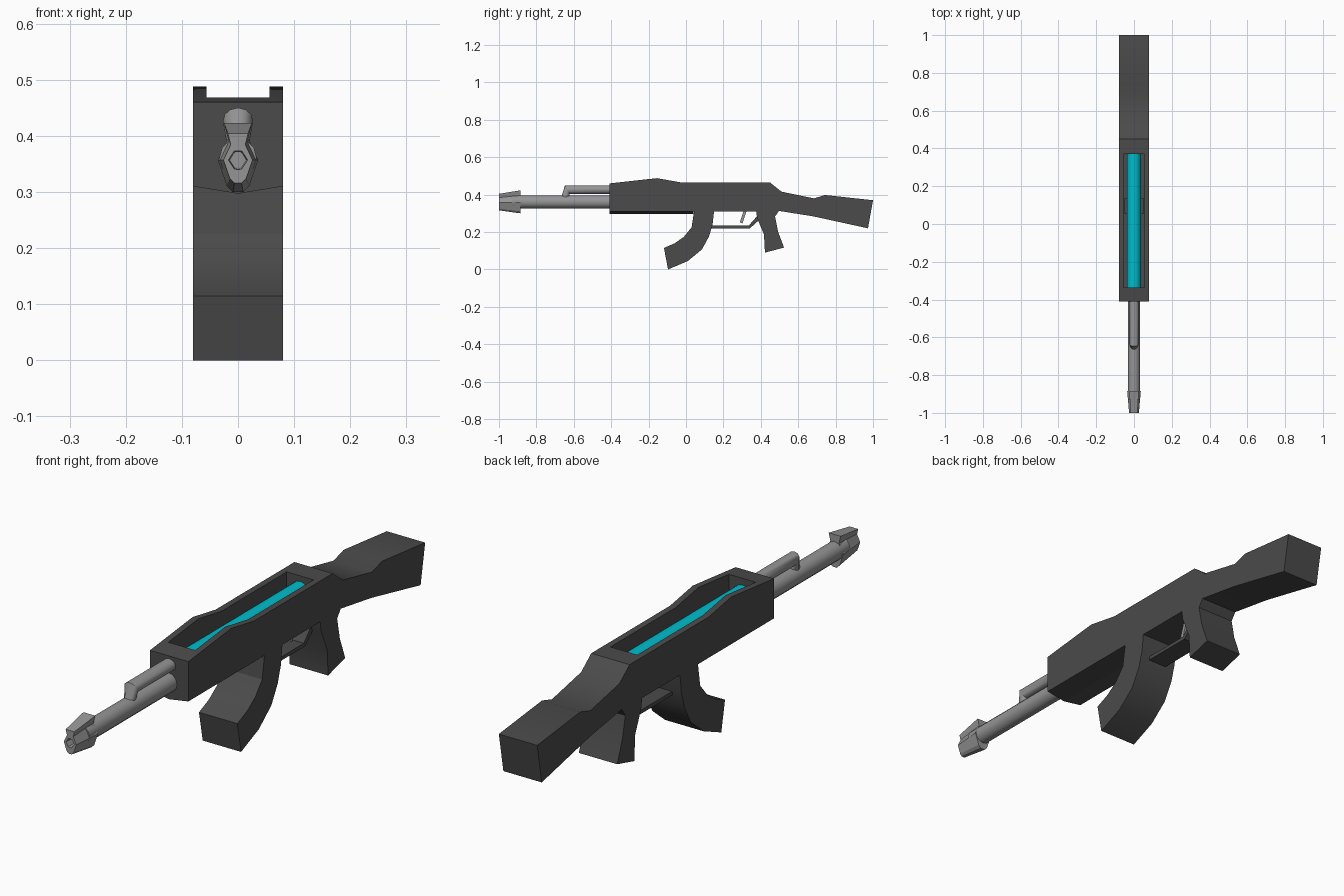
import bpy, bmesh, math

if "Cube" in bpy.data.objects:
    bpy.data.objects.remove(bpy.data.objects["Cube"])


def material(name, color):
    m = bpy.data.materials.new(name)
    m.diffuse_color = color
    m.use_nodes = True
    m.node_tree.nodes["Principled BSDF"].inputs["Base Color"].default_value = m.diffuse_color
    return m


DARK = material("dark_grey", (0.07, 0.07, 0.07, 1))
METAL = material("metal_grey", (0.3, 0.3, 0.3, 1))
TEAL = material("teal", (0.0, 0.5, 0.6, 1))


def loft(name, rings, mat):
    """Skin a list of equal-length point rings and cap both ends."""
    bm = bmesh.new()
    vs = [[bm.verts.new(p) for p in r] for r in rings]
    n = len(rings[0])
    for a, b in zip(vs, vs[1:]):
        for i in range(n):
            j = (i + 1) % n
            bm.faces.new((a[i], a[j], b[j], b[i]))
    bm.faces.new(vs[0])
    bm.faces.new(vs[-1])
    bmesh.ops.recalc_face_normals(bm, faces=bm.faces)
    me = bpy.data.meshes.new(name)
    bm.to_mesh(me)
    bm.free()
    me.materials.append(mat)
    ob = bpy.data.objects.new(name, me)
    bpy.context.collection.objects.link(ob)
    return ob


def extrude_profile(name, pts, half, mat):
    """Extrude a (y, z) side profile across x."""
    return loft(name, [[(x, y, z) for y, z in pts] for x in (-half, half)], mat)


def tube_ring(y, z, rx, dy, dz, n=12):
    """Ring centred at (0, y, z) with x radius rx and second axis (dy, dz)."""
    ring = []
    for i in range(n):
        a = 2 * math.pi * i / n
        ring.append((rx * math.cos(a), y + dy * math.sin(a), z + dz * math.sin(a)))
    return ring


def box_profile(y0, y1, z0, z1):
    return [(y0, z0), (y1, z0), (y1, z1), (y0, z1)]


def smooth(ob, angle=30):
    bpy.ops.object.select_all(action='DESELECT')
    ob.select_set(True)
    bpy.context.view_layer.objects.active = ob
    bpy.ops.object.shade_smooth_by_angle(angle=math.radians(angle))


# Body: receiver, stock, grip and curved magazine in one side profile
body = extrude_profile("body", [
    (-0.41, 0.46), (-0.155, 0.488), (-0.02, 0.464), (0.45, 0.464), (0.51, 0.416),
    (0.684, 0.38), (0.743, 0.398), (1.0, 0.37), (0.973, 0.22), (0.68, 0.284),
    (0.497, 0.313), (0.476, 0.283), (0.492, 0.203), (0.524, 0.117), (0.422, 0.09),
    (0.417, 0.187), (0.38, 0.275), (0.375, 0.31), (0.15, 0.31), (0.142, 0.24),
    (0.123, 0.176), (0.085, 0.107), (0.01, 0.045), (-0.096, 0.0), (-0.118, 0.115),
    (-0.06, 0.14), (-0.012, 0.174), (0.03, 0.225), (0.043, 0.31), (-0.41, 0.313),
], 0.08, DARK)

# Open slot in the top, with a well down into the magazine
for half, prof in ((0.056, box_profile(-0.335, 0.37, 0.33, 0.6)),
                   (0.05, box_profile(0.055, 0.135, 0.24, 0.4))):
    cutter = extrude_profile("slot_cutter", prof, half, DARK)
    cutter.hide_render = True
    mod = body.modifiers.new("slot", 'BOOLEAN')
    mod.operation = 'DIFFERENCE'
    mod.solver = 'EXACT'
    mod.object = cutter
    bpy.context.view_layer.objects.active = body
    bpy.ops.object.modifier_apply(modifier="slot")
    bpy.data.objects.remove(cutter)
smooth(body)

# Shallow V-shaped underside of the handguard
loft("handguard_keel", [[(-0.08, y, 0.314), (-0.08, y, 0.31), (0, y, 0.297),
                         (0.08, y, 0.31), (0.08, y, 0.314)]
                        for y in (-0.41, 0.04)], DARK)

# Glowing rod inside the slot
smooth(loft("slot_rod", [tube_ring(y, 0.405, 0.038, 0, 0.038, 16)
                         for y in (-0.335, 0.37)], TEAL))

# Trigger guard and trigger
extrude_profile("trigger_guard", [(0.13, 0.234), (0.335, 0.234), (0.38, 0.285),
                                  (0.392, 0.265), (0.342, 0.22), (0.13, 0.22)],
                0.04, DARK)
extrude_profile("trigger", [(0.288, 0.252), (0.302, 0.246), (0.326, 0.32),
                            (0.31, 0.32)], 0.015, METAL)

# Barrel
smooth(loft("barrel", [tube_ring(y, 0.361, 0.033, 0, 0.035)
                       for y in (-0.93, -0.38)], METAL), 40)

# Gas tube bending down into the barrel
smooth(loft("gas_tube", [tube_ring(-0.38, 0.427, 0.027, 0, 0.023),
                         tube_ring(-0.635, 0.427, 0.027, -0.012, 0.023),
                         tube_ring(-0.645, 0.375, 0.018, -0.025, 0)], METAL), 40)

# Muzzle with sight post, tapering forward to a recessed bore
half = [(0.025, 0.066), (0.018, 0.038), (0.036, 0.0), (0.02, -0.046), (0.009, -0.057)]
outline = half + [(-x, z) for x, z in reversed(half)]
CZ = 0.357


def muzzle_ring(y, s):
    return [(x * s, y, CZ + z * s) for x, z in outline]


def bore_ring(y, r):
    return [(r * x / math.hypot(x, z), y, CZ + r * z / math.hypot(x, z))
            for x, z in outline]


loft("muzzle", [muzzle_ring(-0.885, 1.0), muzzle_ring(-1.0, 0.72),
                bore_ring(-1.0, 0.017), bore_ring(-0.96, 0.015)], METAL)
